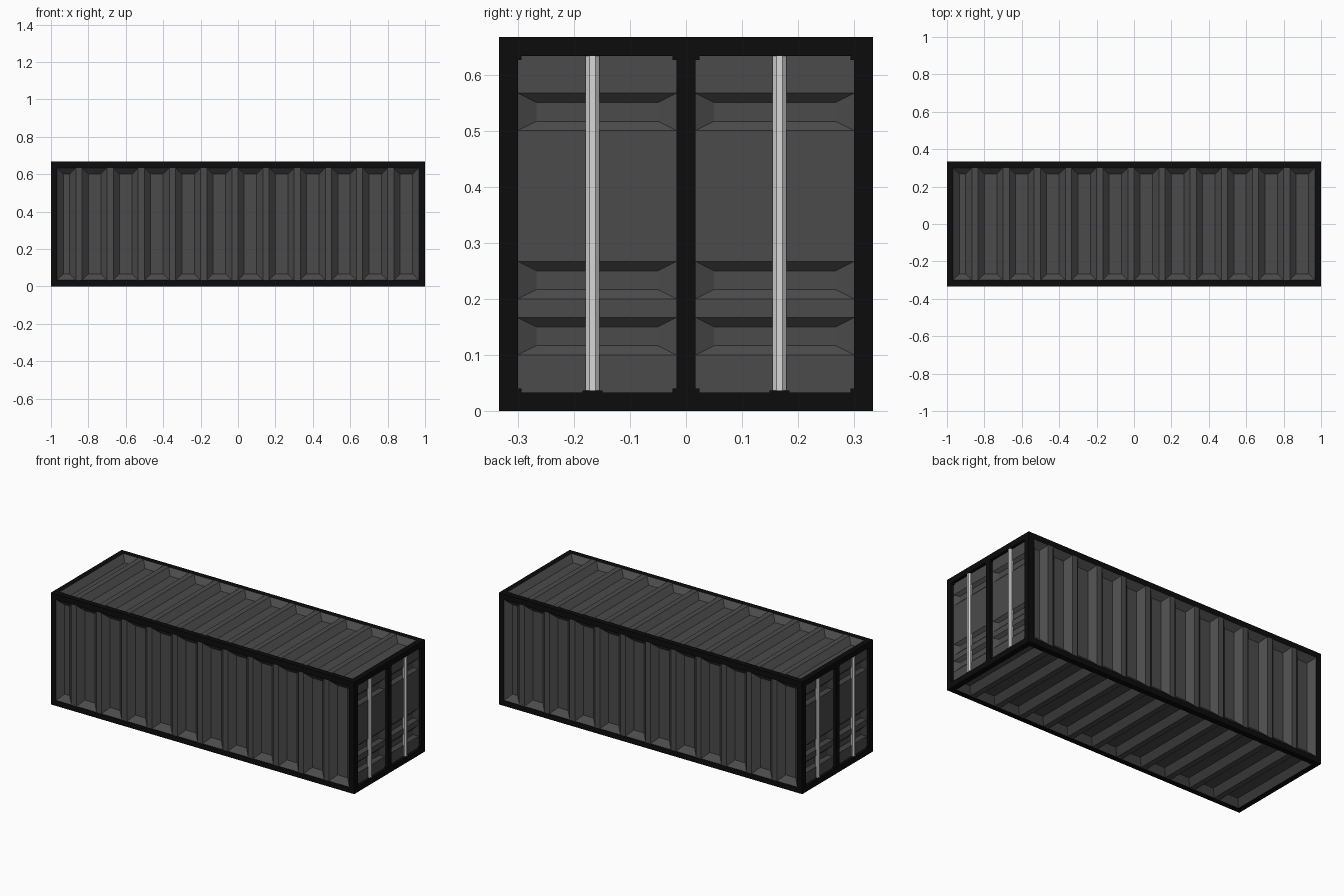
import bpy, bmesh, math
from mathutils import Matrix, Vector

if "Cube" in bpy.data.objects:
    bpy.data.objects.remove(bpy.data.objects["Cube"])

U = 1 / 30            # base module: frame bar thickness
L, H = 1.0, 1 / 3     # half length, half width/height


def material(name, v):
    m = bpy.data.materials.new(name)
    m.diffuse_color = (v, v, v, 1)
    m.use_nodes = True
    m.node_tree.nodes["Principled BSDF"].inputs["Base Color"].default_value = m.diffuse_color
    return m


PANEL = material("dark grey panel", 0.07)
BLACK = material("black frame", 0.0035)
STEEL = material("light steel", 0.68)
CENTRE = Matrix.Translation((0, 0, H))


def finish(name, bm, mat):
    me = bpy.data.meshes.new(name)
    bm.to_mesh(me)
    bm.free()
    me.materials.append(mat)
    ob = bpy.data.objects.new(name, me)
    bpy.context.collection.objects.link(ob)
    return ob


def box(bm, lo, hi):
    c = [(a + b) / 2 for a, b in zip(lo, hi)]
    s = [abs(b - a) for a, b in zip(lo, hi)]
    bmesh.ops.create_cube(bm, size=1, matrix=Matrix.Translation(c) @ Matrix.Diagonal((*s, 1)))


def axes(u, v, w):
    return Matrix((u, v, w)).transposed().to_4x4()


def pocket_panel(name, mat4, u_range, v_range, pockets, su, sv, depth, top):
    """Flat sheet at height `top` with sloped pockets sunk into it along u."""
    bm = bmesh.new()
    v0, v1 = v_range

    def quad(*pts):
        bm.faces.new([bm.verts.new(mat4 @ Vector(p)) for p in pts])

    def flat(a, b):
        if b - a > 1e-4:
            quad((a, v0, top), (b, v0, top), (b, v1, top), (a, v1, top))

    at = u_range[0]
    for a, b in pockets:
        flat(at, a)
        o = [(a, v0, top), (b, v0, top), (b, v1, top), (a, v1, top)]
        z = top - depth
        i = [(a + su, v0 + sv, z), (b - su, v0 + sv, z), (b - su, v1 - sv, z), (a + su, v1 - sv, z)]
        quad(*i)
        for k in range(4):
            n = (k + 1) % 4
            quad(o[k], o[n], i[n], i[k])
        at = b
    flat(at, u_range[1])
    bmesh.ops.remove_doubles(bm, verts=bm.verts, dist=1e-5)
    return finish(name, bm, PANEL)


# Frame: bars along every edge of the box, plus a post between the doors
bm = bmesh.new()
for a in (-1, 1):
    for b in (-1, 1):
        box(bm, (-L, a * H, b * H), (L, a * (H - U), b * (H - U)))
        box(bm, (a * L, b * H, -H), (a * (L - U), b * (H - U), H))
        box(bm, (a * L, -H, b * H), (a * (L - U), H, b * (H - U)))
    box(bm, (a * L, -U / 2, -H), (a * (L - U), U / 2, H))
bm.transform(CENTRE)
finish("frame", bm, BLACK)

# Corrugated sides, roof and floor: one narrow pocket, then eleven wide ones
x0 = -L + U
pockets = [(x0, x0 + 3 * U)] + [(x0 + (4 + 5 * k) * U, x0 + (8 + 5 * k) * U) for k in range(11)]
front = axes((1, 0, 0), (0, 0, 1), (0, -1, 0))
roof = axes((1, 0, 0), (0, 1, 0), (0, 0, 1))
for name, m in (("front_wall", front),
                ("back_wall", Matrix.Rotation(math.pi, 4, 'Z') @ front),
                ("roof", roof),
                ("floor", Matrix.Rotation(math.pi, 4, 'Y') @ roof)):
    pocket_panel(name, CENTRE @ m, (x0, L - U), (-H + U, H - U), pockets, U, U, U, H)

# Doors with three pockets each, lock rods and small corner blocks, at both ends
door_axes = axes((0, 0, 1), (0, -1, 0), (1, 0, 0))
door_x = L - U / 2
for end, ang in (("right", 0), ("left", math.pi)):
    turn = Matrix.Rotation(ang, 4, 'Z')
    blocks = bmesh.new()
    for side, s in (("near", -1), ("far", 1)):
        vr = sorted((-s * U / 2, -s * (H - U)))
        pocket_panel(f"{end}_{side}_door", turn @ door_axes, (U, 2 * H - U), vr,
                     [(0.1, 0.1667), (0.2, 0.2667), (0.5, 0.5667)], U / 2, U, U / 2, door_x)
        # lock rod, half sunk in the door
        rod = bmesh.new()
        bmesh.ops.create_cone(rod, cap_ends=True, segments=8, radius1=0.0138, radius2=0.0138,
                              depth=2 * (H - U),
                              matrix=turn @ Matrix.Translation((door_x + 0.002, s * H / 2, H))
                              @ Matrix.Rotation(math.pi / 8, 4, 'Z'))
        finish(f"{end}_{side}_lock_rod", rod, STEEL)
        # rod foot and corner blocks
        box(blocks, (door_x - 0.005, s * H / 2 - 0.018, U), (L - 0.001, s * H / 2 + 0.018, U + 0.003))
        for y, d in ((s * U / 2, s), (s * (H - U), -s)):
            for z, e in ((U, 1), (2 * H - U, -1)):
                box(blocks, (door_x - 0.005, y, z), (L - 0.002, y + d * 0.007, z + e * 0.007))
    blocks.transform(turn)
    finish(f"{end}_door_blocks", blocks, BLACK)
